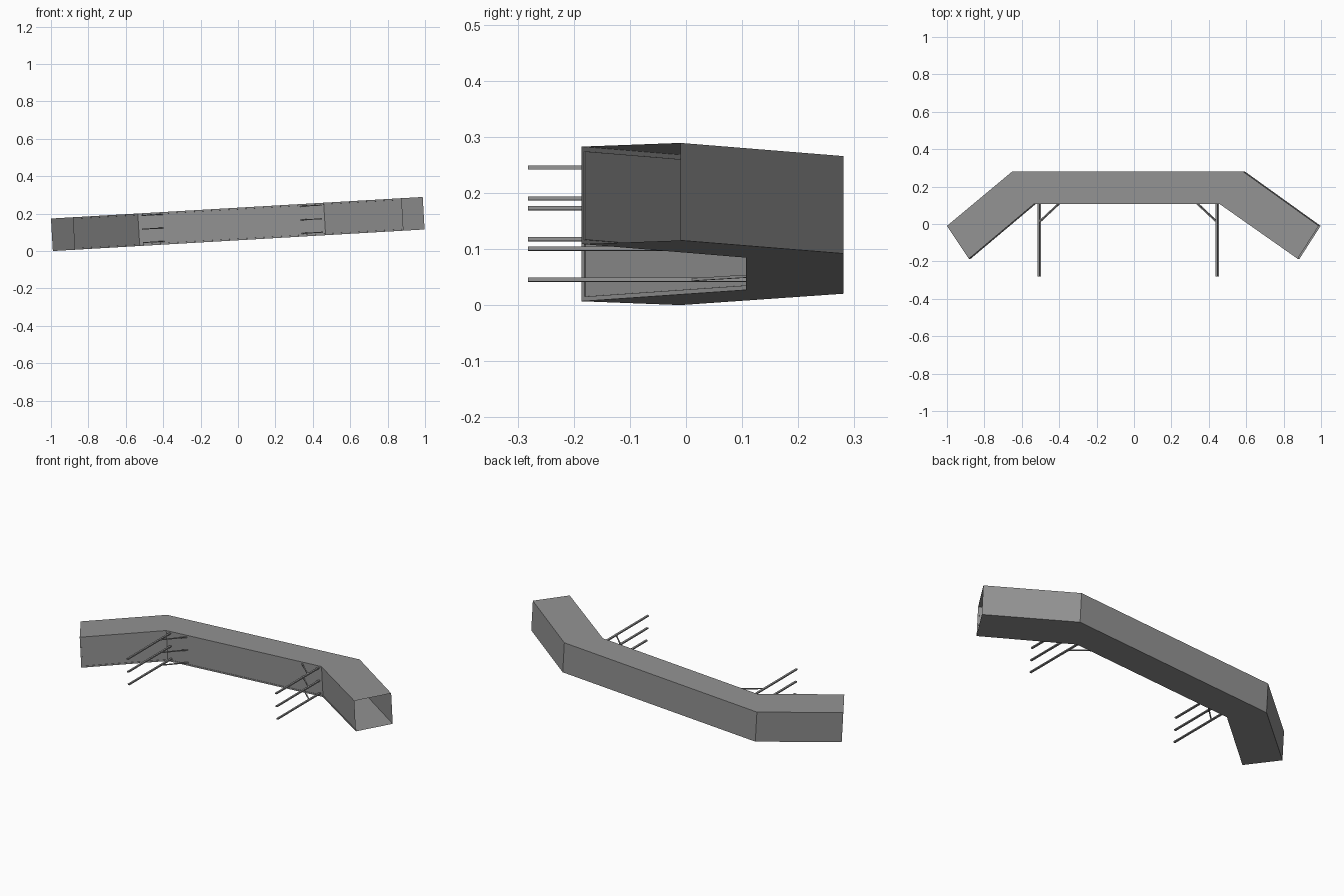
import bpy, bmesh, math
from mathutils import Vector, Matrix

if "Cube" in bpy.data.objects:
    bpy.data.objects.remove(bpy.data.objects["Cube"])

H = 0.174                                  # duct height
SLOPE = math.atan(0.058)                   # whole model climbs towards +x
TILT = Matrix.Translation((-0.99, 0, 0)) @ Matrix.Rotation(-SLOPE, 4, 'Y') @ Matrix.Translation((0.99, 0, 0))

grey = bpy.data.materials.new("dark_grey")
grey.diffuse_color = (0.29, 0.29, 0.29, 1)
grey.use_nodes = True
grey.node_tree.nodes["Principled BSDF"].inputs["Base Color"].default_value = grey.diffuse_color


def add_object(name, bm):
    bm.transform(TILT)
    me = bpy.data.meshes.new(name)
    bm.to_mesh(me)
    bm.free()
    me.materials.append(grey)
    ob = bpy.data.objects.new(name, me)
    bpy.context.collection.objects.link(ob)
    return ob


# Bent duct: open-ended square shell, plan given as outer and inner edge
outer = [(-0.99, -0.01), (-0.64, 0.281), (0.595, 0.281), (1.001, -0.01)]
inner = [(-0.873, -0.186), (-0.524, 0.107), (0.47, 0.107), (0.888, -0.186)]
bm = bmesh.new()
rings = [[bm.verts.new((x, y, z)) for (x, y), z in ((o, 0), (o, H), (i, H), (i, 0))]
         for o, i in zip(outer, inner)]
inner_faces = []
for a, b in zip(rings, rings[1:]):
    for k in range(4):
        n = (k + 1) % 4
        f = bm.faces.new((a[k], a[n], b[n], b[k]))
        if k == 2:
            inner_faces.append(f)
bmesh.ops.recalc_face_normals(bm, faces=bm.faces[:])
if max(bm.faces, key=lambda f: f.calc_center_median().y).normal.y < 0:
    bmesh.ops.reverse_faces(bm, faces=bm.faces[:])
# Flat narrow rim, then a small step to the recessed inner wall
for width, depth in ((0.008, 0), (0.0003, -0.002)):
    bmesh.ops.inset_region(bm, faces=inner_faces, thickness=width, depth=depth,
                           use_boundary=True, use_even_offset=True)
add_object("bent_duct", bm)


# Square bar between two points, w wide and h high
def bar(name, p, q, w, h):
    p, q = Vector(p), Vector(q)
    d = q - p
    bm = bmesh.new()
    m = (Matrix.Translation((p + q) / 2)
         @ Matrix.Rotation(math.atan2(d.y, d.x), 4, 'Z')
         @ Matrix.Diagonal((d.length, w, h, 1)))
    bmesh.ops.create_cube(bm, size=1, matrix=m)
    add_object(name, bm)


# Three support rods with diagonal braces on each side
for side, x, s in (("left", -0.501, 1), ("right", 0.452, -1)):
    for level, z in enumerate((0.017, 0.089, 0.162)):
        bar(f"{side}_rod_{level}", (x, -0.282, z), (x, 0.111, z), 0.011, 0.007)
        bar(f"{side}_brace_{level}", (x, 0.01, z), (x + s * 0.108, 0.111, z), 0.006, 0.005)
